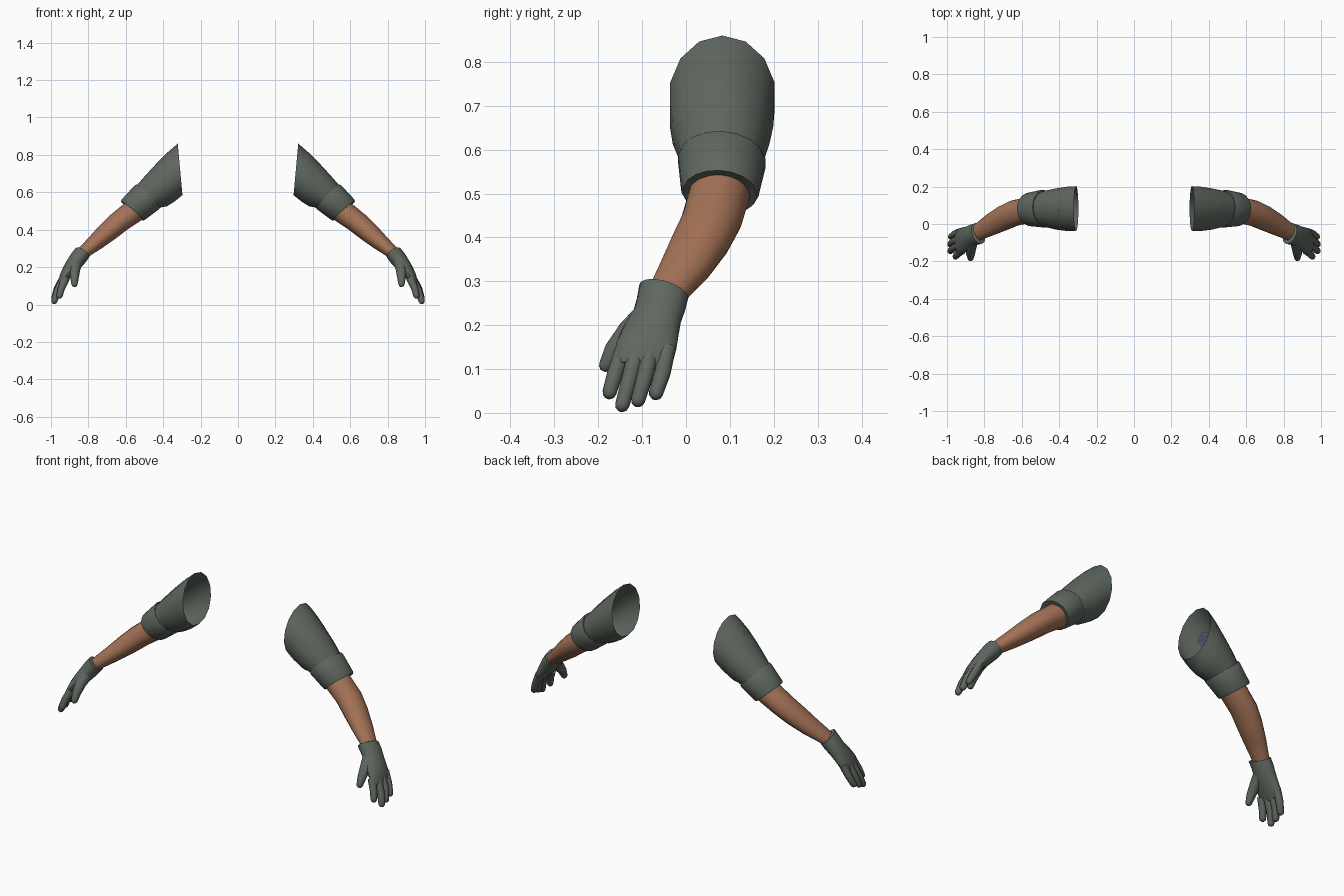
import bpy, bmesh, math
from mathutils import Vector
from mathutils.bvhtree import BVHTree

if "Cube" in bpy.data.objects:
    bpy.data.objects.remove(bpy.data.objects["Cube"])


def material(name, rgb):
    m = bpy.data.materials.new(name)
    m.diffuse_color = (*rgb, 1)
    m.use_nodes = True
    m.node_tree.nodes["Principled BSDF"].inputs["Base Color"].default_value = m.diffuse_color
    return m


CLOTH = material("grey_green_cloth", (0.115, 0.137, 0.116))
SKIN = material("tan_skin", (0.37, 0.168, 0.092))
RED = material("faded_red", (0.19, 0.085, 0.07))
BLUE = material("faded_blue", (0.075, 0.085, 0.16))


def finish(name, bm, mats, mirror=True, angle=40):
    """Turn a bmesh into a shaded object, mirrored to the other arm."""
    mesh = bpy.data.meshes.new(name)
    bmesh.ops.recalc_face_normals(bm, faces=bm.faces)
    bm.to_mesh(mesh)
    for m in mats:
        mesh.materials.append(m)
    mesh.polygons.foreach_set("use_smooth", [True] * len(mesh.polygons))
    mesh.set_sharp_from_angle(angle=math.radians(angle))
    ob = bpy.data.objects.new(name, mesh)
    bpy.context.collection.objects.link(ob)
    if mirror:
        ob.modifiers.new("other_arm", 'MIRROR')
    return ob


def ring(xt, zt, xb, zb, yc, yh, k=0.0, scale=1.0):
    """Ellipse from its top and bottom points, y centre, y half width and tilt."""
    c = Vector(((xt + xb) / 2, yc, (zt + zb) / 2))
    v = Vector(((xt - xb) / 2, 0, (zt - zb) / 2)) * scale
    u = Vector((k * yh, yh, -k * yh)) * scale
    return c, u, v


def loft(bm, rings, n, cap_start=False, cap_end=False):
    loops = []
    for c, u, v in rings:
        loops.append([bm.verts.new(c + u * math.sin(a) + v * math.cos(a))
                      for a in (2 * math.pi * i / n for i in range(n))])
    for a, b in zip(loops, loops[1:]):
        for i in range(n):
            j = (i + 1) % n
            bm.faces.new((a[i], a[j], b[j], b[i]))
    if cap_start:
        bm.faces.new(loops[0])
    if cap_end:
        bm.faces.new(loops[-1])


def finger(bm, points, r0, r1, n=10):
    """Tapered tube with a rounded tip along a short path."""
    pts = [Vector(p) for p in points]
    d = (pts[-1] - pts[-2]).normalized()
    path = [(p, r0 + (r1 - r0) * i / (len(pts) - 1)) for i, p in enumerate(pts)]
    path += [(pts[-1] + d * r1 * 0.6, r1 * 0.8), (pts[-1] + d * r1 * 0.95, r1 * 0.35)]
    rings = []
    for i, (p, r) in enumerate(path):
        t = (path[min(i + 1, len(path) - 1)][0] - path[max(i - 1, 0)][0]).normalized()
        u = t.cross(Vector((1, 0, 0))).normalized()
        rings.append((p, u * r, u.cross(t) * r))
    loft(bm, rings, n, True, True)


def plate(tree, corners, axis, height, n=7):
    """Raised panel draped on a surface; corners lie in the plane across axis."""
    bm = bmesh.new()
    c = [Vector(p) for p in corners]
    grid = []
    for i in range(n + 1):
        row = []
        for j in range(n + 1):
            s, t = [min(max((k - 1) / (n - 2), 0), 1) for k in (i, j)]
            p = c[0].lerp(c[1], s).lerp(c[3].lerp(c[2], s), t)
            hit, nor = tree.ray_cast(p, -Vector(axis))[:2]
            if hit is None:
                hit, nor = tree.find_nearest(p)[:2]
            if nor.dot(Vector(axis)) < 0:
                nor = -nor
            rim = i in (0, n) or j in (0, n)
            row.append(bm.verts.new(hit + nor * (-0.003 if rim else height(s, t))))
        grid.append(row)
    for i in range(n):
        for j in range(n):
            bm.faces.new((grid[i][j], grid[i + 1][j], grid[i + 1][j + 1], grid[i][j + 1]))
    return bm


# Sleeve: open cloth tube narrowing into the rolled cuff
bm = bmesh.new()
loft(bm, [ring(.322, .86, .297, .585, .083, .122),
          ring(.375, .815, .34, .55, .081, .121),
          ring(.44, .75, .38, .525, .08, .113),
          ring(.50, .685, .41, .52, .081, .102),
          ring(.56, .615, .45, .50, .08, .088)], 14)
sleeve_tree = BVHTree.FromBMesh(bm)
finish("sleeve", bm, [CLOTH])

# Rolled cuff: thick band around the sleeve end
bm = bmesh.new()
start, end = (.545, .645, .415, .515, .082, .102), (.628, .555, .505, .447, .077, .088)
band = [(0, .78), (0, .96), (.08, 1.0), (.5, 1.0), (.92, 1.0), (1, .96), (.97, .72)]
loft(bm, [ring(*[a + (b - a) * f for a, b in zip(start, end)], 0.05, s) for f, s in band], 18)
finish("rolled_cuff", bm, [CLOTH])

# Sleeve pocket: panel lifted along its upper edge
bm = plate(sleeve_tree, [(2, -.025, .665), (2, .09, .765), (2, .14, .655), (2, .01, .615)],
           (1, 0, 0), lambda s, t: 0.004 + 0.020 * (1 - t) * (0.4 + 0.6 * s))
finish("sleeve_pocket", bm, [CLOTH], angle=30)

# Arm patch: two coloured plate on one sleeve only
bm = plate(sleeve_tree, [(.455, .08, 2), (.398, .08, 2), (.393, .0, 2), (.45, .0, 2)],
           (0, 0, 1), lambda s, t: 0.008)
for v in bm.verts:
    v.co.x *= -1
for f in bm.faces:
    m = f.calc_center_median()
    f.material_index = int(m.y < .04 and m.x > -.43)
finish("arm_patch", bm, [RED, BLUE], mirror=False)

# Bare forearm
bm = bmesh.new()
loft(bm, [ring(.56, .585, .46, .49, .079, .068),
          ring(.61, .538, .515, .452, .075, .070, .05),
          ring(.69, .472, .59, .402, .058, .069, .1),
          ring(.745, .417, .655, .352, .031, .066, .15),
          ring(.80, .356, .725, .303, -.002, .057, .2),
          ring(.855, .297, .80, .255, -.04, .044, .25),
          ring(.88, .27, .825, .225, -.052, .040, .25)], 16)
finish("forearm", bm, [SKIN])

# Glove: flared wrist, palm, four fingers and a thumb
bm = bmesh.new()
loft(bm, [ring(.853, .295, .808, .258, -.044, .042, .25),
          ring(.868, .302, .797, .250, -.051, .056, .25),
          ring(.892, .272, .818, .222, -.057, .055, .25),
          ring(.913, .238, .838, .200, -.066, .054, .25),
          ring(.932, .205, .862, .173, -.079, .062, .2),
          ring(.950, .165, .895, .143, -.090, .068, .12),
          ring(.960, .130, .920, .115, -.097, .068, .05),
          ring(.960, .115, .932, .107, -.099, .058, .05)], 16, cap_end=True)
glove_tree = BVHTree.FromBMesh(bm)
finish("glove_palm", bm, [CLOTH])

bm = bmesh.new()
for path in ([(.930, -.043, .150), (.958, -.053, .092), (.978, -.068, .046)],
             [(.935, -.080, .140), (.968, -.094, .080), (.982, -.109, .030)],
             [(.935, -.113, .135), (.966, -.130, .072), (.982, -.145, .019)],
             [(.920, -.143, .140), (.944, -.162, .088), (.954, -.174, .048)]):
    finger(bm, path, .021, .017)
finger(bm, [(.865, -.085, .225), (.872, -.130, .185), (.874, -.165, .143), (.874, -.182, .110)],
       .034, .017)
finish("glove_fingers", bm, [CLOTH])

# Wrist strap on the back of the glove
bm = plate(glove_tree, [(2, -.072, .285), (2, -.010, .262), (2, -.008, .232), (2, -.072, .255)],
           (1, 0, 0), lambda s, t: 0.007)
finish("wrist_strap", bm, [CLOTH])
